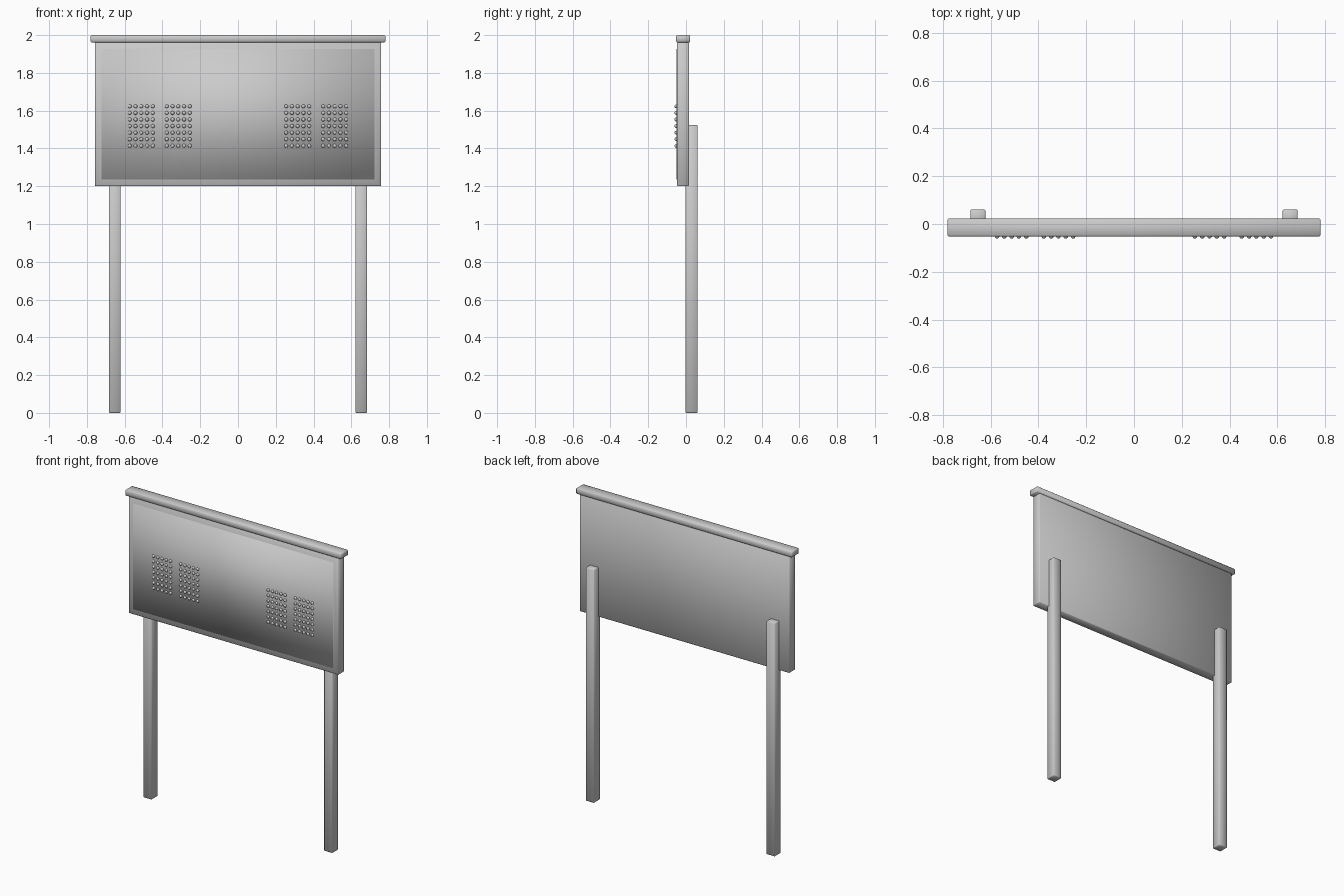
import bpy, bmesh
from mathutils import Matrix, Vector

cube = bpy.data.objects.get("Cube")
if cube:
    bpy.data.objects.remove(cube, do_unlink=True)

grey = bpy.data.materials.new("plain grey")
grey.use_nodes = True
color = (0.6, 0.6, 0.6, 1)
grey.diffuse_color = color
grey.node_tree.nodes["Principled BSDF"].inputs["Base Color"].default_value = color


def finish(name, bm):
    mesh = bpy.data.meshes.new(name)
    bm.to_mesh(mesh)
    bm.free()
    mesh.materials.append(grey)
    for p in mesh.polygons:
        p.use_smooth = True
    obj = bpy.data.objects.new(name, mesh)
    bpy.context.collection.objects.link(obj)
    return obj


def box(lo, hi, bevel):
    lo, hi = Vector(lo), Vector(hi)
    bm = bmesh.new()
    bmesh.ops.create_cube(bm, size=1, matrix=Matrix.Translation((lo + hi) / 2)
                          @ Matrix.Diagonal((*(hi - lo), 1)))
    bmesh.ops.bevel(bm, geom=bm.edges[:], offset=bevel, segments=1,
                    profile=0.5, affect='EDGES')
    return bm


# Board with a slightly raised centre panel on its front
bm = box((-0.758, -0.047, 1.2), (0.758, 0.016, 1.962), 0.004)
front = min(bm.faces, key=lambda f: f.calc_center_median().y)
bmesh.ops.inset_region(bm, faces=[front], thickness=0.045, depth=0)
bmesh.ops.inset_region(bm, faces=[front], thickness=0.001, depth=0.004)
finish("board", bm)

# Overhanging top rail
finish("top_rail", box((-0.781, -0.052, 1.962), (0.781, 0.022, 2.0), 0.005))

# Posts behind the board
for side, x in (("right", -0.653), ("left", 0.653)):
    finish(side + "_post", box((x - 0.031, -0.003, 0), (x + 0.031, 0.061, 1.523), 0.004))

# Four blocks of round studs, five columns by seven rows
for name, x0 in (("outer_right", -0.573), ("inner_right", -0.377),
                 ("inner_left", 0.255), ("outer_left", 0.451)):
    bm = bmesh.new()
    for col in range(5):
        for row in range(7):
            spot = Vector((x0 + col * 0.0305, -0.051, 1.414 + row * 0.0348))
            bmesh.ops.create_uvsphere(bm, u_segments=12, v_segments=8, radius=0.01,
                                      matrix=Matrix.Translation(spot))
    finish(name + "_studs", bm)
